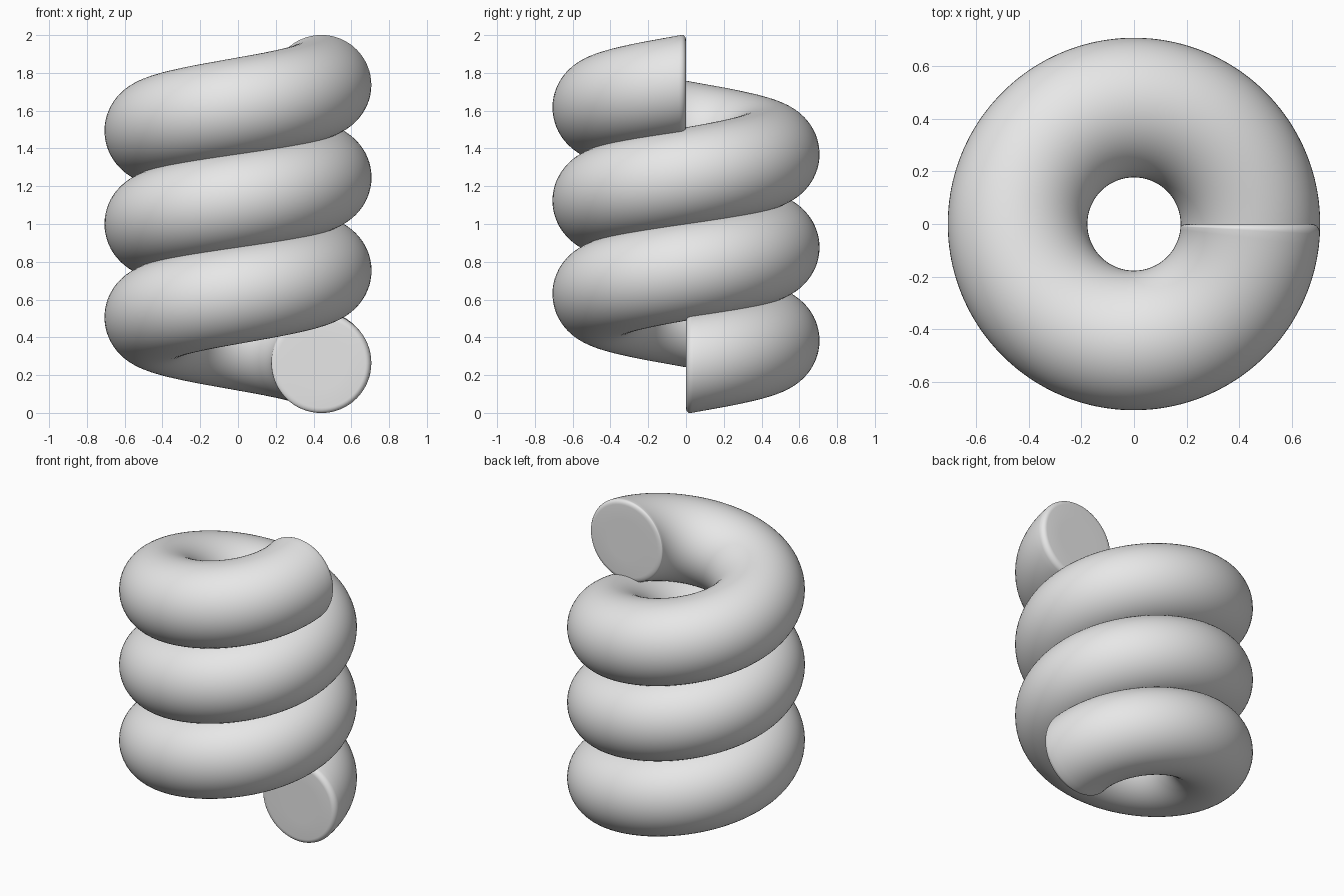
import bpy, bmesh
from math import sin, cos, pi

old = bpy.data.objects.get("Cube")
if old:
    bpy.data.objects.remove(old, do_unlink=True)

TURNS = 3
STEPS = 96           # rings per turn
SIDES = 64           # points round the tube
COIL_R, TUBE_R = 0.442, 0.265
Z_START, Z_END = 0.26, 1.74
SWEEP = TURNS * 2 * pi
RIM = 0.055          # angle taken up by each rounded end

# Material
grey = bpy.data.materials.new("plain grey")
grey.use_nodes = True
grey.diffuse_color = (0.8, 0.8, 0.8, 1)
grey.node_tree.nodes["Principled BSDF"].inputs["Base Color"].default_value = (0.8, 0.8, 0.8, 1)


def coil_point(angle, radius, side):
    """Point on an upright circular section carried along the helix."""
    reach = COIL_R + radius * cos(side)
    z = Z_START + (Z_END - Z_START) * angle / SWEEP + radius * sin(side)
    return reach * cos(angle), reach * sin(angle), z


# Sections: flat cap, rounded rim, long tube, rounded rim, flat cap
rim = [(0, TUBE_R * 0.5), (0, TUBE_R * 0.88)]
for i in range(1, 6):
    a = i / 6 * pi / 2
    rim.append((RIM * (1 - cos(a)), TUBE_R * (0.88 + 0.12 * sin(a))))
count = TURNS * STEPS
tube = [(RIM + (SWEEP - 2 * RIM) * i / count, TUBE_R) for i in range(count + 1)]
sections = rim + tube + [(SWEEP - a, r) for a, r in reversed(rim)]

# Coil
bm = bmesh.new()
rings = [[bm.verts.new(coil_point(a, r, 2 * pi * k / SIDES)) for k in range(SIDES)]
         for a, r in sections]
for low, high in zip(rings, rings[1:]):
    for k in range(SIDES):
        n = (k + 1) % SIDES
        bm.faces.new((low[k], low[n], high[n], high[k]))
bm.faces.new(rings[0])
bm.faces.new(rings[-1])
bmesh.ops.recalc_face_normals(bm, faces=bm.faces)

mesh = bpy.data.meshes.new("coil_spring")
bm.to_mesh(mesh)
bm.free()
mesh.materials.append(grey)
coil = bpy.data.objects.new("coil_spring", mesh)
bpy.context.collection.objects.link(coil)
mesh.shade_smooth()
